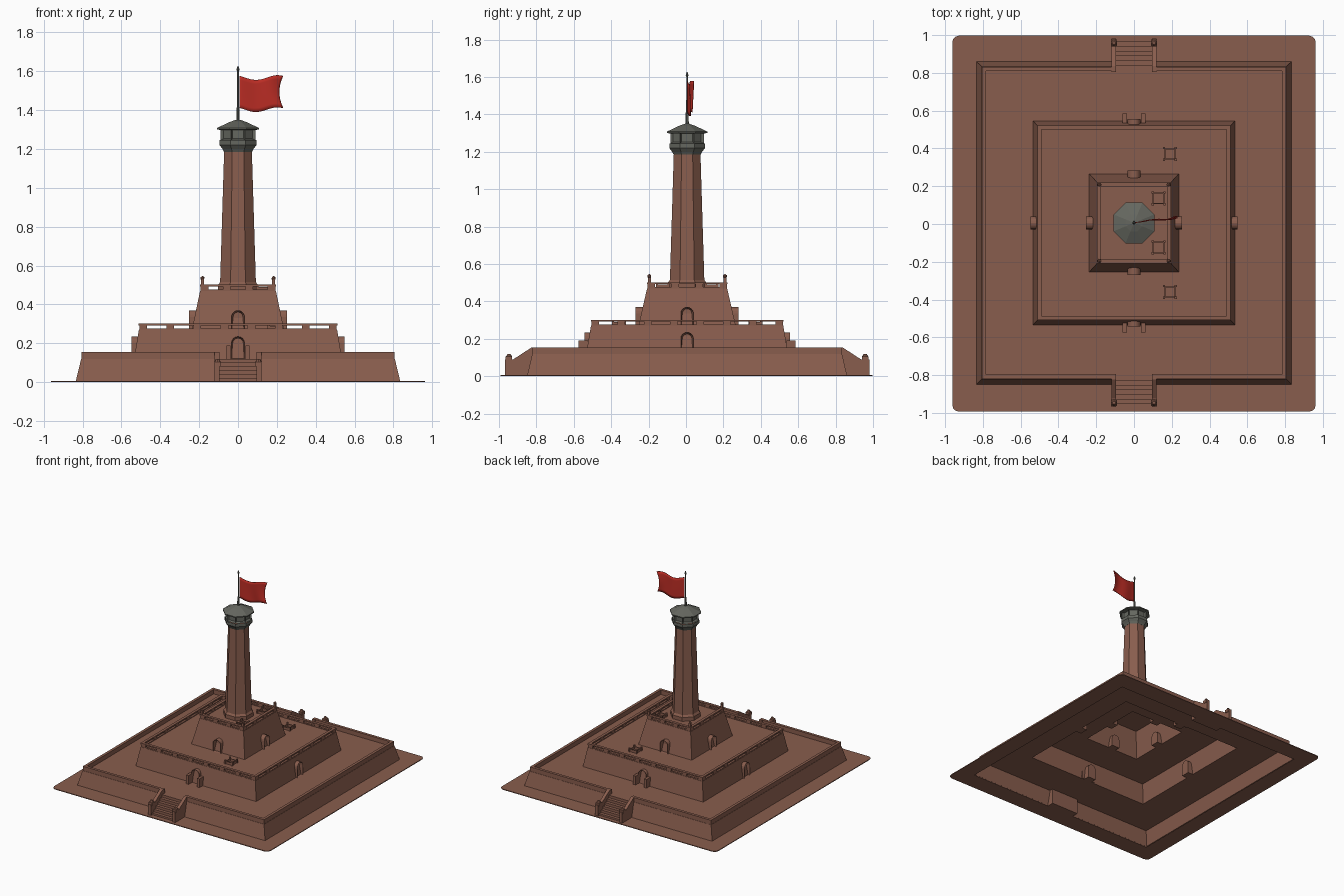
import bpy, bmesh, math
from mathutils import Matrix, Vector

cube = bpy.data.objects.get("Cube")
if cube:
    bpy.data.objects.remove(cube, do_unlink=True)

CY = 0.006  # centre line of the building in y


def material(name, rgb):
    m = bpy.data.materials.new(name)
    m.use_nodes = True
    m.diffuse_color = (*rgb, 1)
    bsdf = m.node_tree.nodes["Principled BSDF"]
    bsdf.inputs["Base Color"].default_value = (*rgb, 1)
    bsdf.inputs["Roughness"].default_value = 0.9
    return m


BRICK = material("brick_brown", (0.25, 0.11, 0.075))
GREY = material("stone_grey", (0.13, 0.135, 0.115))
RED = material("flag_red", (0.5, 0.026, 0.018))


def finish(name, bm, mat, fix=True):
    if fix:
        bmesh.ops.recalc_face_normals(bm, faces=bm.faces)
    mesh = bpy.data.meshes.new(name)
    bm.to_mesh(mesh)
    bm.free()
    mesh.materials.append(mat)
    ob = bpy.data.objects.new(name, mesh)
    bpy.context.collection.objects.link(ob)
    return ob


def loft(bm, loops, n=4, cap_top=False, cap_bottom=False):
    """Stack n-sided rings given as (half x, half y, z), flats facing the axes."""
    k = 1 / math.cos(math.pi / n)
    rings = []
    for hx, hy, z in loops:
        angles = [(i + 0.5) * math.tau / n for i in range(n)]
        rings.append([bm.verts.new((hx * k * math.cos(a), CY + hy * k * math.sin(a), z))
                      for a in angles])
    sides = []
    for a, b in zip(rings, rings[1:]):
        for i in range(n):
            j = (i + 1) % n
            sides.append(bm.faces.new((a[i], a[j], b[j], b[i])))
    if cap_top:
        bm.faces.new(rings[-1])
    if cap_bottom:
        bm.faces.new(rings[0][::-1])
    return sides


def box(bm, x0, x1, y0, y1, z0, z1):
    size = Matrix.Diagonal((abs(x1 - x0), abs(y1 - y0), z1 - z0, 1))
    place = Matrix.Translation(((x0 + x1) / 2, (y0 + y1) / 2, (z0 + z1) / 2))
    bmesh.ops.create_cube(bm, size=1, matrix=place @ size)


# Ground plate, open under the building, with rounded corners
bm = bmesh.new()
ox, oy = 0.962, 0.995
loft(bm, [(0.83, 0.85, 0), (ox, oy, 0), (ox, oy, 0.006), (0.83, 0.85, 0.006)])
corners = [e for e in bm.edges
           if all(abs(v.co.x) > 0.9 for v in e.verts) and e.verts[0].co.z != e.verts[1].co.z]
bmesh.ops.bevel(bm, geom=corners, offset=0.035, segments=3, affect='EDGES', profile=0.5)
plate = finish("ground_plate", bm, BRICK)
plate.location.y = -0.004

# Hollow sloping tiers, each with a floor ring reaching the next tier
tiers = {
    "lower_tier": [(0.836, 0.856, 0), (0.807, 0.828, 0.12), (0.535, 0.54, 0.12)],
    "middle_tier": [(0.535, 0.54, 0.12), (0.51, 0.514, 0.27), (0.237, 0.26, 0.27)],
    "upper_tier": [(0.237, 0.26, 0.27), (0.195, 0.214, 0.47)],
}
for name, loops in tiers.items():
    bm = bmesh.new()
    loft(bm, loops, cap_top=name == "upper_tier")
    finish(name, bm, BRICK)


def wall_run(bm, hx, hy, t, z0, z1, spans_x, spans_y):
    """Boxes along all four sides; spans are (start, end) along each side."""
    for s in (-1, 1):
        for a, b in spans_x:
            box(bm, a, b, CY + s * hy, CY + s * (hy - t), z0, z1)
        for a, b in spans_y:
            box(bm, s * hx, s * (hx - t), CY + a, CY + b, z0, z1)


# Solid lower parapet with gaps for the stairs
bm = bmesh.new()
wall_run(bm, 0.805, 0.826, 0.022, 0.12, 0.155,
         [(-0.805, -0.095), (0.095, 0.805)], [(-0.804, 0.804)])
finish("lower_parapet", bm, BRICK)


# Slotted parapets made of curb, piers and a top rail
def slotted_parapet(name, hx, hy, z, count):
    t = 0.016
    bm = bmesh.new()

    def whole(h, cut=0):
        return [(-h + cut, h - cut)]

    def piers(h):
        gap = 2 * (h - 0.02) / count
        return [(-h + i * gap, -h + i * gap + 0.04) for i in range(count + 1)]

    wall_run(bm, hx, hy, t, z, z + 0.006, whole(hx), whole(hy, t))
    wall_run(bm, hx, hy, t, z + 0.006, z + 0.022, piers(hx), piers(hy))
    wall_run(bm, hx + 0.003, hy + 0.003, t + 0.006, z + 0.022, z + 0.032,
             whole(hx + 0.003), whole(hy, t))
    finish(name, bm, BRICK)


slotted_parapet("middle_parapet", 0.508, 0.512, 0.27, 7)
slotted_parapet("upper_parapet", 0.193, 0.212, 0.47, 3)

# Corner posts with round heads on the upper tier
bm = bmesh.new()
for sx in (-1, 1):
    for sy in (-1, 1):
        x, y = sx * 0.183, CY + sy * 0.202
        box(bm, x - 0.008, x + 0.008, y - 0.008, y + 0.008, 0.47, 0.53)
        bmesh.ops.create_icosphere(bm, subdivisions=1, radius=0.012,
                                   matrix=Matrix.Translation((x, y, 0.535)))
finish("corner_posts", bm, BRICK)

# Stairs with sloping side walls and end posts, front and back
for label, s in (("front", -1), ("back", 1)):
    bm = bmesh.new()
    steps = 6
    for i in range(steps):
        near = 0.81 + (steps - i) * 0.025
        box(bm, -0.095, 0.095, CY + s * 0.8, CY + s * near,
            i * 0.12 / steps, (i + 1) * 0.12 / steps)
    finish(label + "_steps", bm, BRICK)
    bm = bmesh.new()
    outline = [(0.8, 0), (0.8, 0.155), (0.83, 0.155), (0.93, 0.09), (0.975, 0.09), (0.975, 0)]
    for sx in (-1, 1):
        face = bm.faces.new([bm.verts.new((sx * 0.095, CY + s * y, z)) for y, z in outline])
        out = bmesh.ops.extrude_face_region(bm, geom=[face])
        moved = [v for v in out["geom"] if isinstance(v, bmesh.types.BMVert)]
        bmesh.ops.translate(bm, verts=moved, vec=(sx * 0.025, 0, 0))
        box(bm, sx * 0.09, sx * 0.122, CY + s * 0.935, CY + s * 0.97, 0.08, 0.105)
        bmesh.ops.create_cone(bm, cap_ends=True, segments=8, radius1=0.017, radius2=0.008,
                              depth=0.014, matrix=Matrix.Translation((sx * 0.106, CY + s * 0.952, 0.112)))
    finish(label + "_stair_walls", bm, BRICK)


# Arched doorways with a recessed niche, on all four sides
def doorway(name, half, z, height, angle):
    w = 0.034
    bm = bmesh.new()
    pts = [(-w, z), (w, z)]
    pts += [(w * math.cos(a), z + height - w + w * math.sin(a))
            for a in (i * math.pi / 8 for i in range(9))]
    face = bm.faces.new([bm.verts.new((x, -half - 0.016, h)) for x, h in pts])
    out = bmesh.ops.extrude_face_region(bm, geom=[face])
    moved = [v for v in out["geom"] if isinstance(v, bmesh.types.BMVert)]
    bmesh.ops.translate(bm, verts=moved, vec=(0, 0.06, 0))
    bmesh.ops.recalc_face_normals(bm, faces=bm.faces)
    front = [f for f in bm.faces if f.normal.y < -0.9]
    bmesh.ops.inset_region(bm, faces=front, thickness=0.009)
    bmesh.ops.translate(bm, verts=front[0].verts, vec=(0, 0.03, 0))
    bmesh.ops.rotate(bm, verts=bm.verts, cent=(0, 0, 0), matrix=Matrix.Rotation(angle, 3, 'Z'))
    bmesh.ops.translate(bm, verts=bm.verts, vec=(0, CY, 0))
    finish(name, bm, BRICK)


for i, side in enumerate(("front", "left", "back", "right")):
    doorway("middle_door_" + side, 0.533, 0.12, 0.115, i * math.pi / 2)
    doorway("upper_door_" + side, (0.26, 0.237)[i % 2], 0.27, 0.1, i * math.pi / 2)

# Low piers flanking the front and back doors
bm = bmesh.new()
for sx in (-1, 1):
    for sy in (-1, 1):
        box(bm, sx * 0.038, sx * 0.06, CY + sy * 0.53, CY + sy * 0.58, 0.12, 0.19)
finish("door_piers", bm, BRICK)

# Small square stair hatches on the terraces
bm = bmesh.new()
for x, y, z in ((0.19, 0.365, 0.27), (0.13, 0.13, 0.47)):
    for s in (-1, 1):
        c, h = CY + s * y, 0.031
        for k in (-1, 1):
            box(bm, x - h, x + h, c + k * h, c + k * (h - 0.007), z, z + 0.02)
            box(bm, x + k * h, x + k * (h - 0.007), c - h, c + h, z, z + 0.02)
            for m in (-1, 1):
                box(bm, x + k * h - 0.006, x + k * h + 0.006,
                    c + m * h - 0.006, c + m * h + 0.006, z, z + 0.03)
finish("terrace_hatches", bm, BRICK)

# Tapered octagonal tower with a foot collar
bm = bmesh.new()
loft(bm, [(r, r, z) for r, z in ((0.103, 0.47), (0.103, 0.5), (0.092, 0.515), (0.071, 1.2))],
     n=8, cap_top=True)
finish("tower_shaft", bm, BRICK)

# Lookout room with recessed windows
bm = bmesh.new()
loft(bm, [(r, r, z) for r, z in ((0.072, 1.185), (0.08, 1.2), (0.095, 1.22), (0.095, 1.245))],
     n=8, cap_bottom=True)
windows = loft(bm, [(0.09, 0.09, 1.245), (0.09, 0.09, 1.305)], n=8)
bmesh.ops.recalc_face_normals(bm, faces=bm.faces)
bmesh.ops.inset_individual(bm, faces=windows, thickness=0.011, depth=-0.014)
finish("lookout_room", bm, GREY, fix=False)

# Low octagonal roof
bm = bmesh.new()
loft(bm, [(r, r, z) for r, z in ((0.085, 1.298), (0.108, 1.3), (0.108, 1.308),
                                 (0.045, 1.338), (0.012, 1.35))], n=8, cap_top=True, cap_bottom=True)
finish("lookout_roof", bm, GREY)

# Flag pole with a finial
bm = bmesh.new()
loft(bm, [(r, r, z) for r, z in ((0.009, 1.34), (0.008, 1.41), (0.005, 1.415), (0.004, 1.6),
                                 (0.008, 1.608), (0.002, 1.628))], n=8, cap_top=True)
finish("flag_pole", bm, GREY)

# Waving flag
bm = bmesh.new()
bmesh.ops.create_grid(bm, x_segments=20, y_segments=8, size=0.5)
for v in bm.verts:
    u, w = v.co.x + 0.5, v.co.y
    x = 0.008 + 0.225 * u - 0.02 * u * (1 - 4 * w * w)
    y = CY + 0.028 * u + 0.009 * math.sin(u * 7.5 - 1 + w) * u
    z = 1.485 + 0.165 * w - 0.012 * math.sin(u * math.tau - 0.8)
    v.co = Vector((x, y, z))
flag = finish("flag", bm, RED)
for p in flag.data.polygons:
    p.use_smooth = True
cloth = flag.modifiers.new("cloth_thickness", 'SOLIDIFY')
cloth.thickness = 0.004
